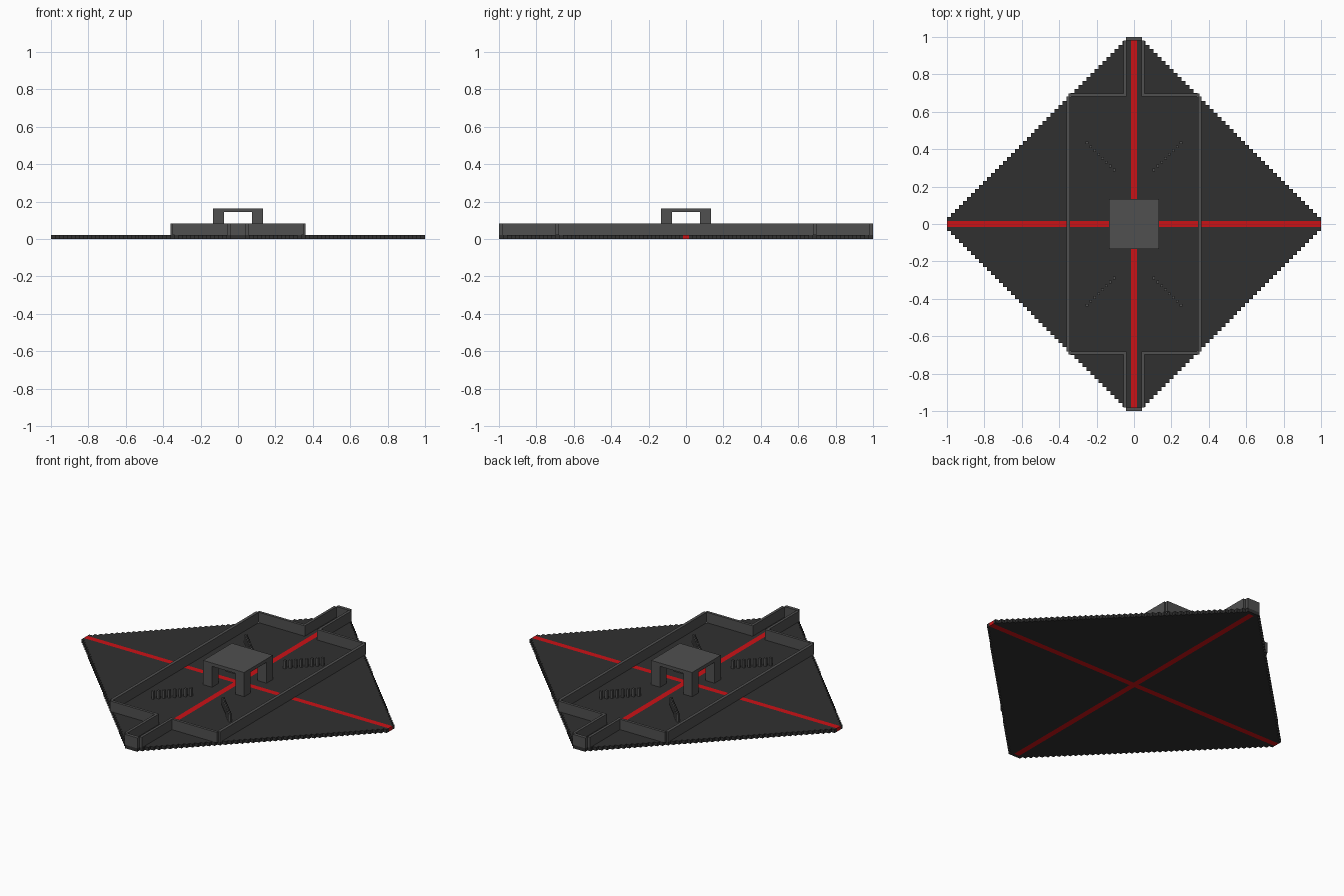
import bpy, bmesh

cube = bpy.data.objects.get("Cube")
if cube:
    bpy.data.objects.remove(cube, do_unlink=True)


def material(name, rgb):
    m = bpy.data.materials.new(name)
    m.diffuse_color = (*rgb, 1)
    m.use_nodes = True
    bsdf = m.node_tree.nodes["Principled BSDF"]
    bsdf.inputs["Base Color"].default_value = (*rgb, 1)
    bsdf.inputs["Roughness"].default_value = 0.8
    return m


DARK = material("dark grey", (0.030, 0.030, 0.030))
GREY = material("mid grey", (0.080, 0.080, 0.080))
RED = material("red", (0.60, 0.006, 0.008))

T = 0.0205      # floor thickness
WALL = 0.082    # wall top
HALF = 0.017    # half width of the red stripes
SIGNS = (-1, 1)
QUADRANTS = [(sx, sy) for sx in SIGNS for sy in SIGNS]


def finish(name, bm, mat):
    bmesh.ops.recalc_face_normals(bm, faces=bm.faces)
    mesh = bpy.data.meshes.new(name)
    bm.to_mesh(mesh)
    bm.free()
    mesh.materials.append(mat)
    obj = bpy.data.objects.new(name, mesh)
    bpy.context.collection.objects.link(obj)
    return obj


def add_box(bm, x, y, z):
    """Box from (min, max) pairs along each axis."""
    verts = bmesh.ops.create_cube(bm, size=1)["verts"]
    for v in verts:
        v.co = [(a + b) / 2 + c * abs(b - a) for (a, b), c in zip((x, y, z), v.co)]


def boxes(name, items, mat):
    bm = bmesh.new()
    for item in items:
        add_box(bm, *item)
    return finish(name, bm, mat)


# Floor: four stepped triangular quadrants around the stripes
STEPS = 45
TIP_X, TIP_Y = 0.04, 0.037
dx, dy = (1 - TIP_X) / STEPS, (1 - TIP_Y) / STEPS
outline = [(HALF, HALF), (1, HALF)]
for k in range(STEPS):
    y = TIP_Y + k * dy
    outline += [(1 - k * dx, y), (1 - (k + 1) * dx, y)]
outline += [(TIP_X, 1), (HALF, 1)]

bm = bmesh.new()
for sx, sy in QUADRANTS:
    face = bm.faces.new([bm.verts.new((sx * x, sy * y, 0)) for x, y in outline])
    top = bmesh.ops.extrude_face_region(bm, geom=[face])["geom"]
    for v in top:
        if isinstance(v, bmesh.types.BMVert):
            v.co.z = T
finish("floor", bm, DARK)

# Red cross set flush into the floor
boxes("red_cross", [((-1, 1), (-HALF, HALF), (0, T))] +
      [((-HALF, HALF), (s * HALF, s * 0.98), (0, T)) for s in SIGNS], RED)
boxes("floor_end_blocks",
      [((-HALF, HALF), (s * 0.98, s * 1.0), (0, T)) for s in SIGNS], DARK)

# Perimeter walls, with a narrow channel to the front and back tips
boxes("side_walls",
      [((s * 0.342, s * 0.36), (-0.682, 0.682), (T, WALL)) for s in SIGNS], GREY)
boxes("end_walls",
      [((sx * 0.04, sx * 0.35), (sy * 0.682, sy * 0.698), (T, WALL))
       for sx, sy in QUADRANTS], GREY)
boxes("channel_walls",
      [((sx * 0.04, sx * 0.056), (sy * 0.698, sy * 0.98), (T, WALL))
       for sx, sy in QUADRANTS], GREY)
boxes("tip_walls",
      [((-0.042, 0.042), (s * 0.98, s * 1.0), (T, WALL)) for s in SIGNS], GREY)

# Central table
R, LEG = 0.134, 0.058
boxes("table_top", [((-R, R), (-R, R), (0.144, 0.164))], GREY)
boxes("table_legs",
      [((sx * (R - LEG), sx * R), (sy * (R - LEG), sy * R), (T, 0.144))
       for sx, sy in QUADRANTS], GREY)

# Diagonal rows of short posts
P = 0.007
posts = []
for sx, sy in QUADRANTS:
    for i in range(8):
        x, y = sx * (0.106 + 0.0208 * i), sy * (0.289 + 0.0208 * i)
        posts.append(((x - P, x + P), (y - P, y + P), (T, 0.068)))
boxes("post_rows", posts, GREY)
